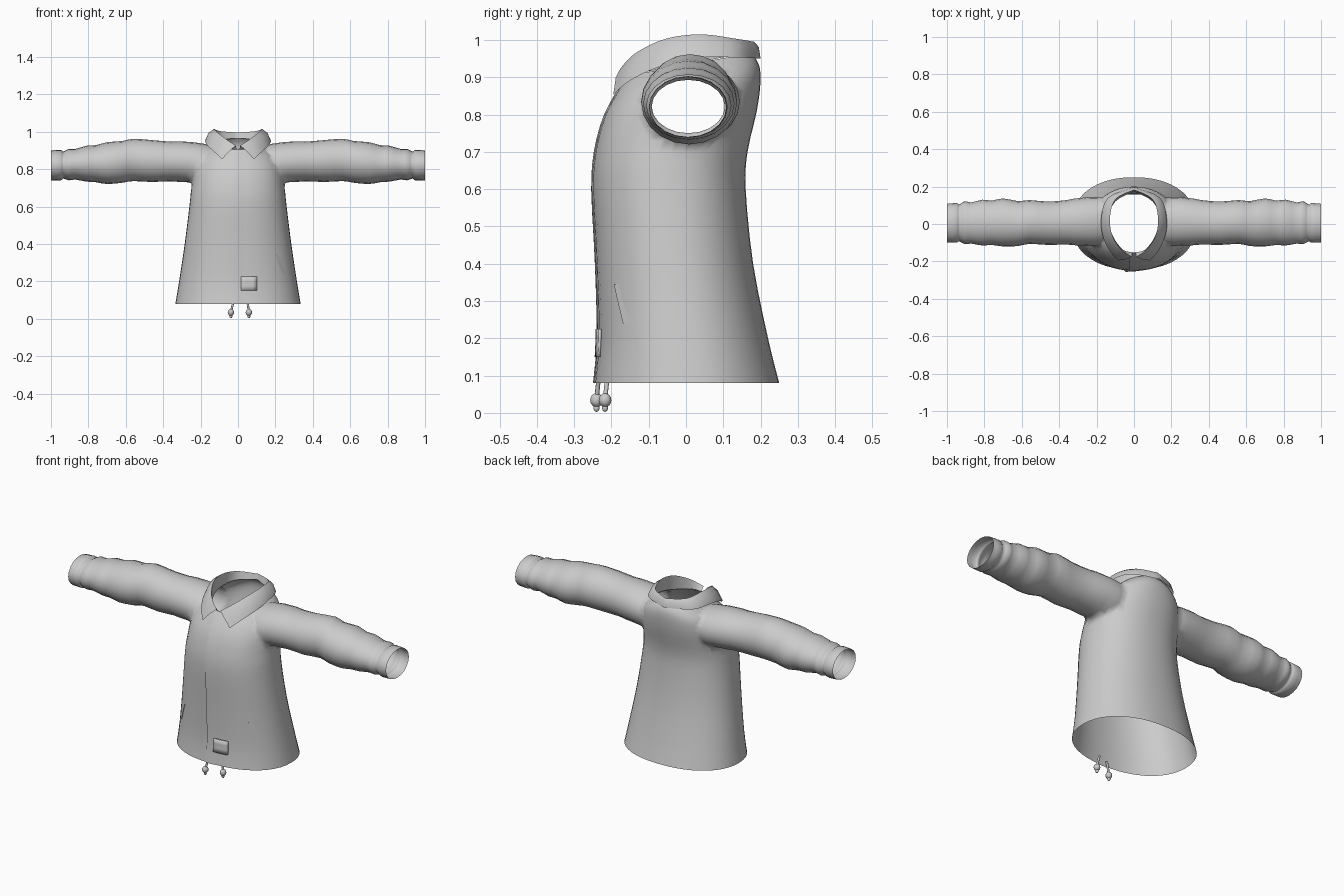
import bpy, bmesh, math
from mathutils import Vector

cube = bpy.data.objects.get("Cube")
if cube:
    bpy.data.objects.remove(cube, do_unlink=True)

fabric = bpy.data.materials.new("grey fabric")
fabric.use_nodes = True
GREY = (0.6, 0.6, 0.6, 1)
fabric.diffuse_color = GREY
fabric.node_tree.nodes["Principled BSDF"].inputs["Base Color"].default_value = GREY

POWER = 2.2  # roundness of the body sections


def spline(points, steps):
    """Resample control tuples with a Catmull-Rom spline."""
    pts = [Vector(p) for p in points]
    out = []
    for i in range(len(pts) - 1):
        a, b, c, d = pts[max(i - 1, 0)], pts[i], pts[i + 1], pts[min(i + 2, len(pts) - 1)]
        for s in range(steps):
            t = s / steps
            out.append(b + (c - a) * (t / 2) + (a * 2 - b * 5 + c * 4 - d) * (t * t / 2)
                       + (b * 3 - a - c * 3 + d) * (t ** 3 / 2))
    return out + [pts[-1]]


def finish(obj, angle=50):
    obj.data.materials.clear()
    obj.data.materials.append(fabric)
    bpy.ops.object.select_all(action='DESELECT')
    obj.select_set(True)
    bpy.context.view_layer.objects.active = obj
    bpy.ops.object.shade_smooth_by_angle(angle=math.radians(angle))
    return obj


def loft(name, rows, ring=False, caps=False):
    """Skin a list of point rows."""
    bm = bmesh.new()
    grid = [[bm.verts.new(p) for p in row] for row in rows]
    n = len(grid[0])
    for r, s in zip(grid, grid[1:]):
        for i in range(n if ring else n - 1):
            j = (i + 1) % n
            bm.faces.new((r[i], r[j], s[j], s[i]))
    if caps:
        bm.faces.new(grid[0])
        bm.faces.new(grid[-1])
    bmesh.ops.recalc_face_normals(bm, faces=bm.faces)
    mesh = bpy.data.meshes.new(name)
    bm.to_mesh(mesh)
    bm.free()
    obj = bpy.data.objects.new(name, mesh)
    bpy.context.collection.objects.link(obj)
    return obj


def power(v):
    return math.copysign(abs(v) ** (2 / POWER), v)


# Body sections: half width, front y, back y, front z, back z
body = spline([
    (.335, -.245, .25, .08, .08), (.315, -.235, .22, .2, .2),
    (.285, -.24, .18, .4, .4), (.26, -.25, .16, .6, .6),
    (.25, -.243, .165, .7, .7), (.24, -.22, .19, .79, .81),
    (.215, -.19, .2, .85, .89), (.17, -.168, .195, .885, .935),
    (.135, -.152, .175, .905, .965)], 3)


def body_ring(s, sides=44):
    hx, yf, yb, zf, zb = s
    ring = []
    for i in range(sides):
        a = math.tau * i / sides
        k = power(math.sin(a))
        ring.append((hx * power(math.cos(a)), (yf + yb) / 2 + k * (yb - yf) / 2,
                     (zf + zb) / 2 + k * (zb - zf) / 2))
    return ring


def front_point(x, z, lift=0):
    """Point on the front of the body, lifted outwards."""
    for a, b in zip(body, body[1:]):
        if z <= b[3]:
            break
    s = a.lerp(b, min(1, max(0, (z - a[3]) / (b[3] - a[3]))))
    depth = (1 - abs(x / s[0]) ** POWER) ** (1 / POWER)
    return (x, (s[1] + s[2]) / 2 - depth * (s[2] - s[1]) / 2 - lift, z)


# Sleeve sections: x, bottom z, top z, front y, back y
sleeve = spline([
    (.14, .74, .925, -.10, .13), (.2, .725, .942, -.12, .15), (.27, .727, .95, -.118, .145),
    (.36, .735, .947, -.11, .128), (.46, .731, .955, -.112, .12), (.56, .736, .962, -.106, .128),
    (.62, .727, .95, -.118, .122), (.7, .72, .944, -.12, .137), (.76, .73, .928, -.112, .125),
    (.81, .733, .925, -.115, .13), (.87, .744, .908, -.105, .115), (.905, .74, .908, -.107, .122),
    (.935, .75, .893, -.092, .104), (.948, .738, .903, -.1, .112), (1, .74, .9, -.098, .108)], 2)


def sleeve_ring(s, side, sides=20):
    x, z0, z1, y0, y1 = s
    angles = [math.tau * i / sides for i in range(sides)]
    return [(side * x, (y0 + y1) / 2 + math.cos(a) * (y1 - y0) / 2,
             (z0 + z1) / 2 + math.sin(a) * (z1 - z0) / 2) for a in angles]


# Jacket shell: body joined with both sleeves, then opened at the ends
shell = loft("jacket_shell", [body_ring(s) for s in body], True, True)
arms = []
for side in (-1, 1):
    arm = loft("sleeve", [sleeve_ring(s, side) for s in sleeve], True, True)
    mod = shell.modifiers.new("join", 'BOOLEAN')
    mod.operation, mod.object, mod.solver = 'UNION', arm, 'EXACT'
    arms.append(arm)
graph = bpy.context.evaluated_depsgraph_get()
joined = bpy.data.meshes.new_from_object(shell.evaluated_get(graph))
shell.modifiers.clear()
shell.data = joined
for arm in arms:
    bpy.data.objects.remove(arm, do_unlink=True)


def is_opening(face):
    top = body[-1]
    slope = (top[4] - top[3]) / (top[2] - top[1])
    tests = (lambda p: p.z < .081, lambda p: abs(p.x) > .999,
             lambda p: abs(p.z - top[3] - (p.y - top[1]) * slope) < .0005 and abs(p.x) < .14)
    return any(all(t(v.co) for v in face.verts) for t in tests)


bm = bmesh.new()
bm.from_mesh(joined)
bmesh.ops.delete(bm, geom=[f for f in bm.faces if is_opening(f)], context='FACES')
# Soften the armhole seams
armhole = [v for v in bm.verts if .2 < abs(v.co.x) < .3 and v.co.z > .68]
for _ in range(3):
    bmesh.ops.smooth_vert(bm, verts=armhole, factor=.4, use_axis_x=True,
                          use_axis_y=True, use_axis_z=True)
bm.to_mesh(joined)
bm.free()
finish(shell, 70)

# Folded collar: neck seam, fold line and outer edge, from front centre to back
seam = [(.008, -.15, .905), (.06, -.137, .91), (.115, -.06, .923),
        (.134, .03, .94), (.1, .12, .957), (0, .175, .965)]
fold = [(.012, -.175, .925), (.07, -.135, .965), (.118, -.055, 1.003),
        (.128, .04, 1.015), (.097, .135, 1.003), (0, .183, .995)]
edge = [(.085, -.195, .853), (.122, -.155, .888), (.162, -.08, .925),
        (.176, .02, .952), (.14, .14, .953), (0, .2, .95)]


def both_sides(points):
    half = spline(points, 4)
    return half + [Vector((-p.x, p.y, p.z)) for p in reversed(half[:-1])]


seam, fold, edge = map(both_sides, (seam, fold, edge))
roll = [f.lerp(e, .4) + Vector((f.x * .08, f.y * .03, .004)) for f, e in zip(fold, edge)]
finish(loft("collar", [seam, fold, roll, edge]))

# Front flap with a raised edge
heights = [.08 + .825 * i / 24 for i in range(25)]
finish(loft("front_flap", [[front_point(-.028, z), front_point(-.028, z, .005),
                            front_point(0, z, .004), front_point(.03, z, .001)]
                           for z in heights]), 40)

# Slanted pocket welts
for side in (-1, 1):
    rows = []
    for i in range(7):
        t = i / 6
        x, z = .2 + .038 * t, .345 - .105 * t
        rows.append([front_point(side * x, z), front_point(side * x, z, .004),
                     front_point(side * (x + .015), z, .001)])
    finish(loft("pocket_welt", rows), 40)

# Sewn patch near the hem
columns = [.015 + .085 * i / 4 for i in range(5)]
patch = finish(loft("patch", [[front_point(x, z, .004) for x in columns]
                              for z in (.15, .175, .2, .225)]))
solid = patch.modifiers.new("thickness", 'SOLIDIFY')
solid.thickness, solid.offset = .007, 0

# Hem drawcords with round stoppers and knots
for x_top, x_end, y in ((-.018, -.038, -.24), (.048, .058, -.217)):
    path = spline([(x_top, y + .008, .1), ((x_top + x_end) / 2, y + .004, .075), (x_end, y, .035)], 4)
    tube = [[(p.x + .006 * math.cos(a), p.y + .006 * math.sin(a), p.z)
             for a in (math.tau * i / 8 for i in range(8))] for p in path]
    finish(loft("drawcord", tube, True, True))
    for name, radius, z in (("stopper", .017, .034), ("cord_knot", .008, .013)):
        bpy.ops.mesh.primitive_uv_sphere_add(segments=12, ring_count=8, radius=radius,
                                             location=(x_end, y, z))
        bpy.context.object.name = name
        bpy.context.object.scale.z = 1.1 if name == "stopper" else 1.3
        finish(bpy.context.object)
